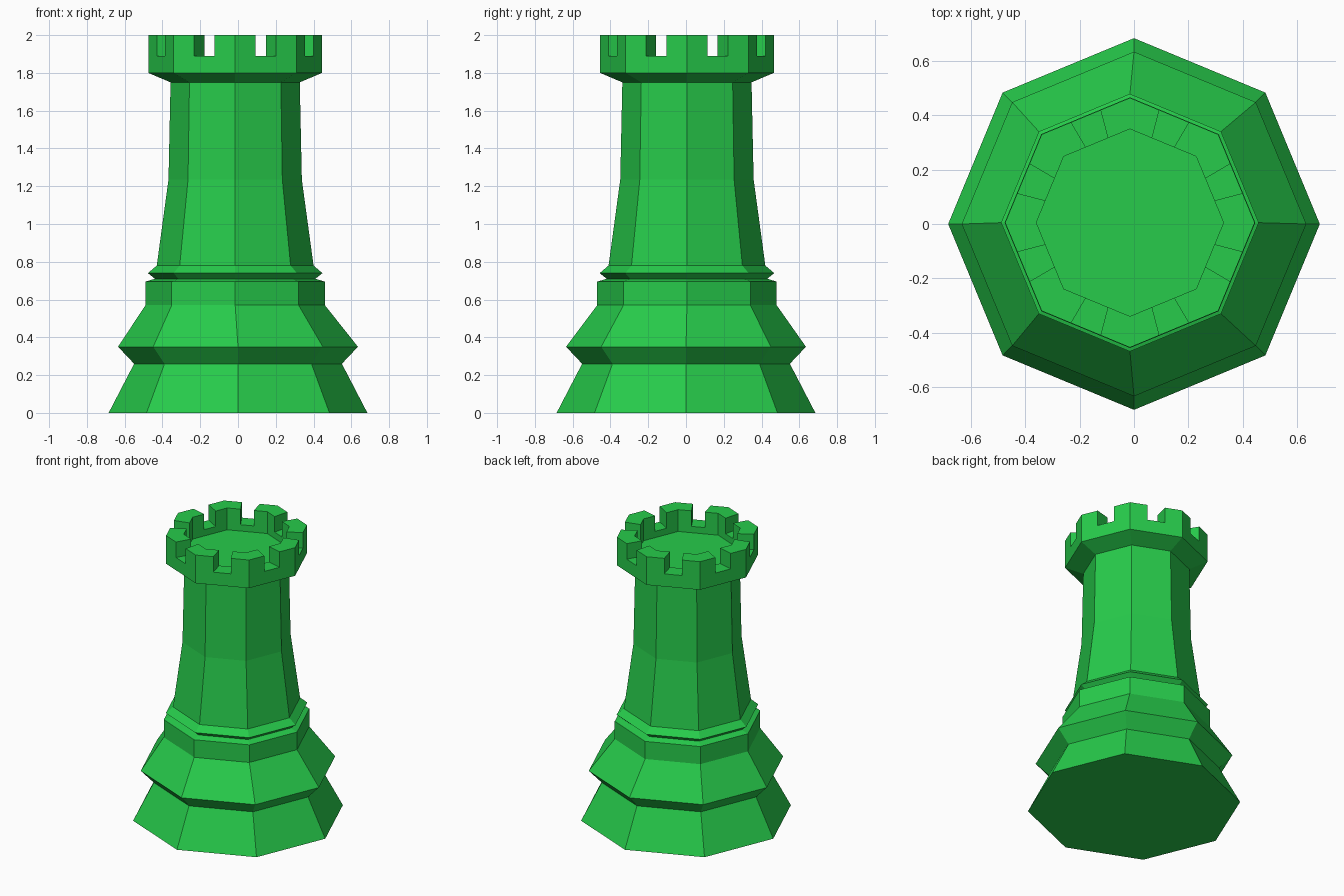
import bpy, bmesh
from math import cos, sin, pi

if "Cube" in bpy.data.objects:
    bpy.data.objects.remove(bpy.data.objects["Cube"])

SIDES = 8
UPPER = (-0.015, 0.005)   # upper parts sit slightly off the base centre

green = bpy.data.materials.new("green")
green.diffuse_color = (0.02, 0.6, 0.07, 1)
green.use_nodes = True
green.node_tree.nodes["Principled BSDF"].inputs["Base Color"].default_value = green.diffuse_color


def octagon(bm, r, z, c=(0, 0), cuts=1):
    """Octagon ring, each side divided into `cuts` equal pieces."""
    corners = [(c[0] + r * cos(2 * pi * i / SIDES), c[1] + r * sin(2 * pi * i / SIDES))
               for i in range(SIDES)]
    ring = []
    for i, (x, y) in enumerate(corners):
        nx, ny = corners[(i + 1) % SIDES]
        for k in range(cuts):
            t = k / cuts
            ring.append(bm.verts.new((x + (nx - x) * t, y + (ny - y) * t, z)))
    return ring


def bridge(bm, a, b):
    n = len(a)
    return [bm.faces.new((a[i], a[(i + 1) % n], b[(i + 1) % n], b[i])) for i in range(n)]


def finish(bm, name):
    mesh = bpy.data.meshes.new(name)
    bm.to_mesh(mesh)
    bm.free()
    mesh.materials.append(green)
    obj = bpy.data.objects.new(name, mesh)
    bpy.context.collection.objects.link(obj)
    return obj


# Tower body: flared base, collar and tapering shaft
base = [(0.685, 0), (0.55, 0.26), (0.635, 0.35)]
upper = [(0.475, 0.57), (0.475, 0.695), (0.425, 0.71), (0.462, 0.74),
         (0.415, 0.78), (0.353, 1.235), (0.342, 1.75)]
bm = bmesh.new()
rings = [octagon(bm, r, z) for r, z in base]
rings += [octagon(bm, r, z, UPPER) for r, z in upper]
for a, b in zip(rings, rings[1:]):
    bridge(bm, a, b)
bm.faces.new(rings[0][::-1])
finish(bm, "tower_body")

# Crown: flared underside, outer wall, ledge, inner wall and sunken floor
crown = [(0.342, 1.75), (0.46, 1.80), (0.46, 1.89), (0.345, 1.89), (0.345, 1.845)]
bm = bmesh.new()
rings = [octagon(bm, r, z, UPPER, 3) for r, z in crown]
bands = [bridge(bm, a, b) for a, b in zip(rings, rings[1:])]
bm.faces.new(rings[-1])

# Battlements: raise the ledge at the corners, leaving a notch mid-side
raised = [f for i, f in enumerate(bands[2]) if i % 3 != 1]
ext = bmesh.ops.extrude_face_region(bm, geom=raised)["geom"]
bmesh.ops.delete(bm, geom=[f for f in raised if f.is_valid], context='FACES_ONLY')
bmesh.ops.translate(bm, vec=(0, 0, 0.11),
                    verts=[v for v in ext if isinstance(v, bmesh.types.BMVert)])
bmesh.ops.recalc_face_normals(bm, faces=bm.faces[:])
finish(bm, "crown")
